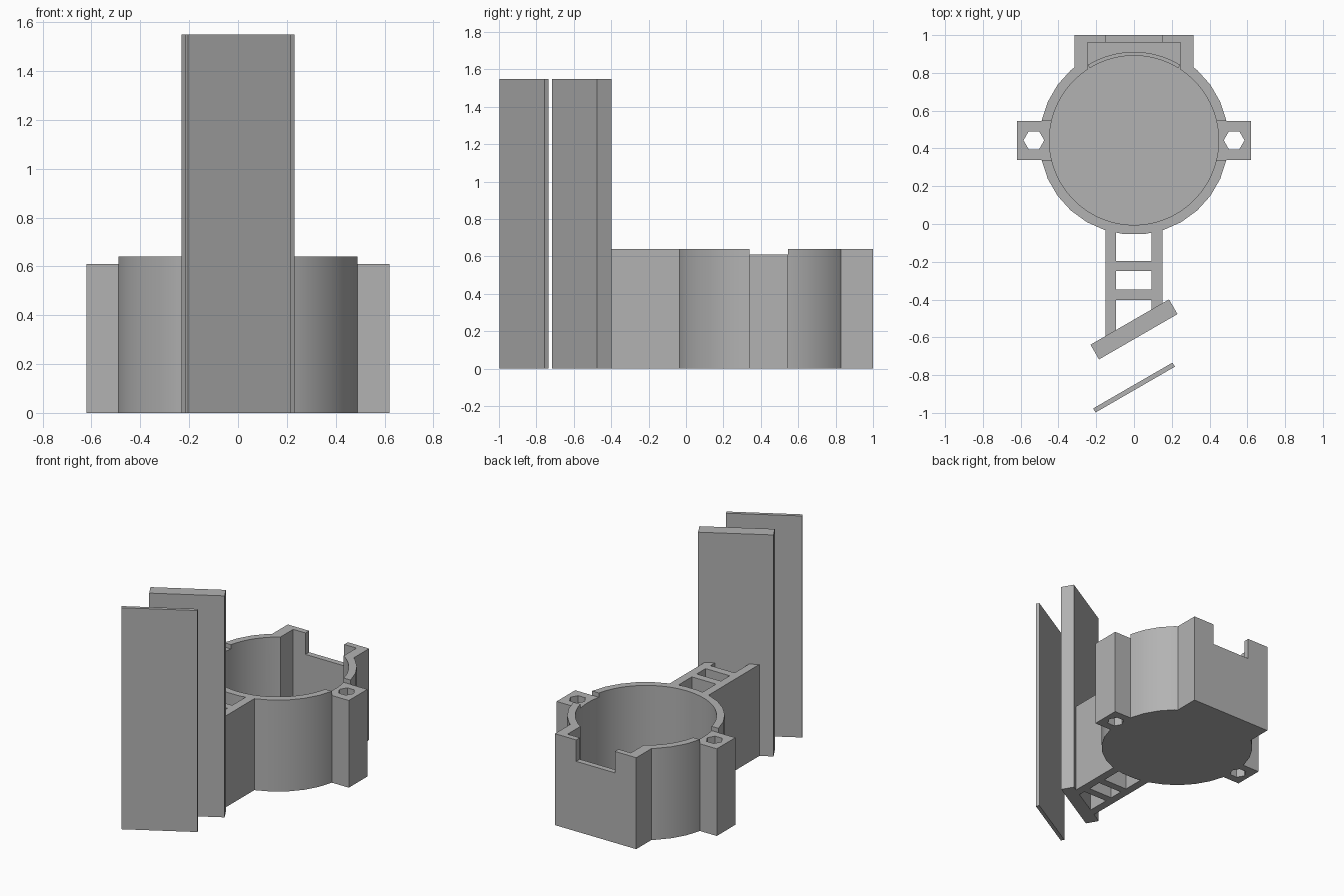
import bpy, bmesh
from math import sin, cos, pi, radians

if "Cube" in bpy.data.objects:
    bpy.data.objects.remove(bpy.data.objects["Cube"], do_unlink=True)

grey = bpy.data.materials.new("plain grey")
grey.use_nodes = True
colour = (0.45, 0.45, 0.45, 1)
grey.diffuse_color = colour
grey.node_tree.nodes["Principled BSDF"].inputs["Base Color"].default_value = colour

HEIGHT, LUG_TOP, TALL = 0.64, 0.61, 1.55
CY, OUTER, BORE = 0.443, 0.5, 0.448
FLOOR = 0.04


def prism(name, points, z0, z1):
    """Extrude a flat outline from z0 to z1."""
    bm = bmesh.new()
    face = bm.faces.new([bm.verts.new((x, y, z0)) for x, y in points])
    top = bmesh.ops.extrude_face_region(bm, geom=[face])["geom"]
    verts = [v for v in top if isinstance(v, bmesh.types.BMVert)]
    bmesh.ops.translate(bm, verts=verts, vec=(0, 0, z1 - z0))
    bmesh.ops.recalc_face_normals(bm, faces=bm.faces)
    mesh = bpy.data.meshes.new(name)
    bm.to_mesh(mesh)
    bm.free()
    mesh.materials.append(grey)
    obj = bpy.data.objects.new(name, mesh)
    bpy.context.collection.objects.link(obj)
    return obj


def box(name, x0, x1, y0, y1, z0, z1):
    return prism(name, [(x0, y0), (x1, y0), (x1, y1), (x0, y1)], z0, z1)


def disc(name, cx, cy, r, sides, z0, z1):
    turn = 2 * pi / sides
    return prism(name, [(cx + r * cos(i * turn), cy + r * sin(i * turn))
                        for i in range(sides)], z0, z1)


def combine(target, tool, operation):
    """Boolean the tool into the target and discard the tool."""
    bpy.context.view_layer.objects.active = target
    mod = target.modifiers.new("combine", "BOOLEAN")
    mod.operation, mod.solver, mod.object = operation, "EXACT", tool
    bpy.ops.object.modifier_apply(modifier=mod.name)
    bpy.data.objects.remove(tool, do_unlink=True)


def slab(name, cy, length, thickness):
    """Upright plate turned 30 degrees about z."""
    a = radians(30)
    corners = [(sx * length / 2, sy * thickness / 2)
               for sx, sy in ((-1, -1), (1, -1), (1, 1), (-1, 1))]
    return prism(name, [(x * cos(a) - y * sin(a), cy + x * sin(a) + y * cos(a))
                        for x, y in corners], 0, TALL)


# Round cup with square back housing and side lugs
cup = disc("cup_holder", 0, CY, OUTER, 30, 0, HEIGHT)
combine(cup, box("housing", -0.315, 0.315, 0.6, 1, 0, HEIGHT), "UNION")
for s in (-1, 1):
    x0, x1 = sorted((s * 0.3, s * 0.62))
    combine(cup, box("lug", x0, x1, 0.34, 0.545, 0, LUG_TOP), "UNION")

# Bore, back pocket, back notch, lug slots and hexagonal screw holes
combine(cup, disc("bore", 0, CY, BORE, 96, FLOOR, 1), "DIFFERENCE")
combine(cup, box("pocket", -0.245, 0.245, 0.7, 0.96, FLOOR, 1), "DIFFERENCE")
combine(cup, box("notch", -0.15, 0.15, 0.9, 1.1, 0.49, 1), "DIFFERENCE")
combine(cup, box("slot", -0.8, 0.8, 0.34, 0.545, LUG_TOP, 1), "DIFFERENCE")
for s in (-1, 1):
    combine(cup, disc("hole", s * 0.53, CY, 0.055, 6, -0.1, 1), "DIFFERENCE")

bpy.ops.object.select_all(action="DESELECT")
cup.select_set(True)
bpy.context.view_layer.objects.active = cup
bpy.ops.object.shade_smooth_by_angle(angle=radians(25))

# Low curved lip across the pocket floor
angles = [radians(58.5 + 63 * i / 24) for i in range(25)]
arc = [(0.468 * cos(a), CY + 0.468 * sin(a)) for a in angles]
arc += [(BORE * cos(a), CY + BORE * sin(a)) for a in reversed(angles)]
prism("pocket_lip", arc, FLOOR - 0.01, 0.08)

# Ladder-shaped arm: two rails cut to the slant of the plate, two rungs
for side, x0, x1 in (("right", -0.152, -0.095), ("left", 0.092, 0.15)):
    prism(side + "_rail", [(x0, -0.53 + 0.577 * x0), (x1, -0.53 + 0.577 * x1),
                           (x1, -0.005), (x0, -0.005)], 0, HEIGHT)
for i, y in enumerate((-0.223, -0.375)):
    box(f"rung_{i + 1}", -0.1, 0.1, y - 0.027, y + 0.027, 0, HEIGHT)

# Tall angled plates
slab("thick_plate", -0.558, 0.48, 0.09)
slab("thin_plate", -0.866, 0.485, 0.025)
